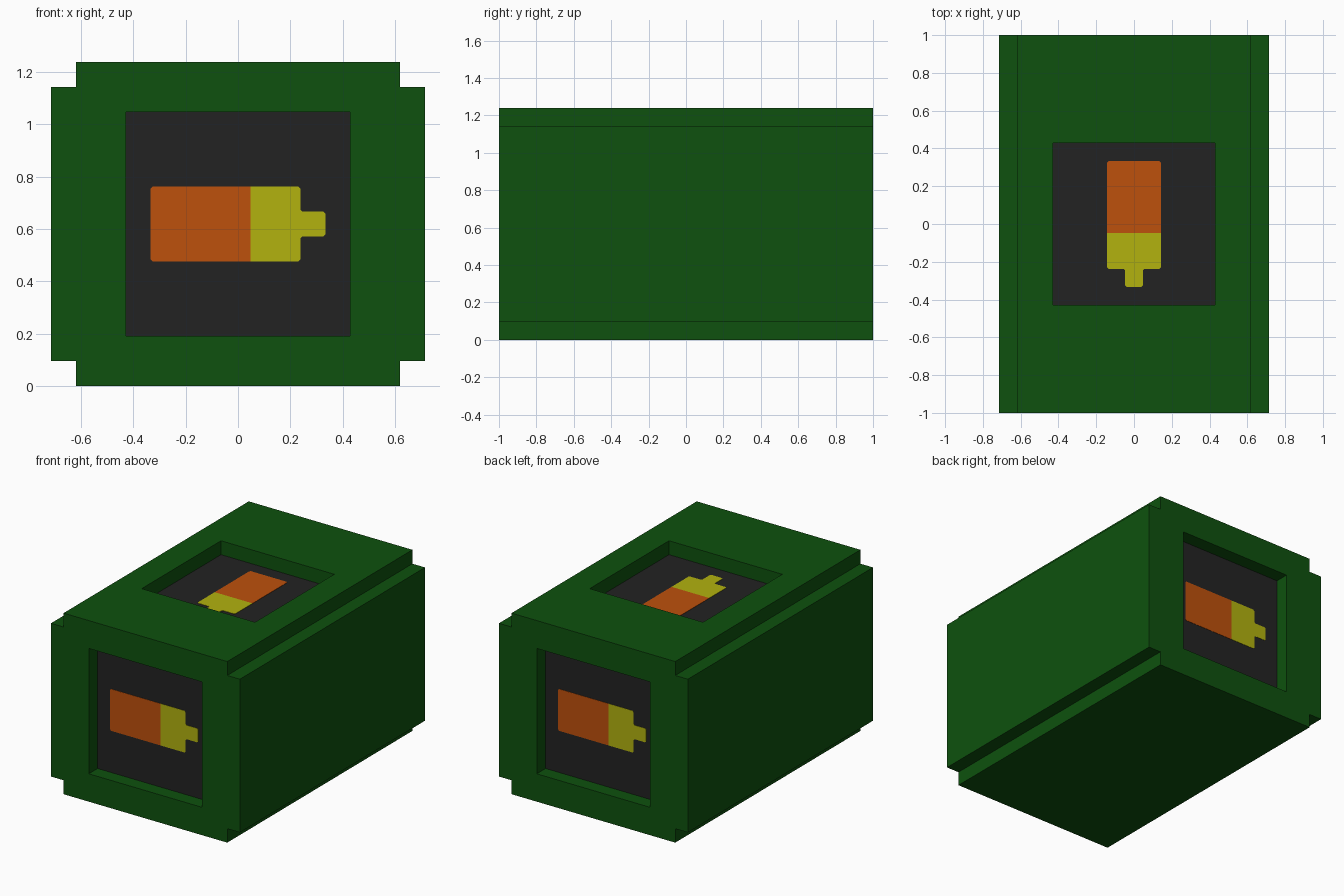
import bpy, bmesh, math
from mathutils import Matrix, Vector

if "Cube" in bpy.data.objects:
    bpy.data.objects.remove(bpy.data.objects["Cube"], do_unlink=True)

U = 2 / 21                  # module: the block is 15 x 21 x 13 units
MID = 6.5 * U               # height of the centre axis
PANEL, DECAL = 0.004, 0.002  # plate thicknesses


def material(name, rgb):
    m = bpy.data.materials.new(name)
    m.use_nodes = True
    m.diffuse_color = (*rgb, 1)
    m.node_tree.nodes["Principled BSDF"].inputs["Base Color"].default_value = (*rgb, 1)
    return m


GREEN = material("dark green", (0.0044, 0.083, 0.0044))
BLACK = material("charcoal", (0.0165, 0.0165, 0.0165))
ORANGE = material("burnt orange", (0.515, 0.082, 0.0037))
YELLOW = material("yellow", (0.445, 0.445, 0.0048))


def prism(name, outline, z0, z1, mat, matrix):
    """Extrude a 2D outline from z0 to z1, then place it with a matrix."""
    bm = bmesh.new()
    base = bm.faces.new([bm.verts.new((x, y, z0)) for x, y in outline])
    top = bmesh.ops.extrude_face_region(bm, geom=[base])["geom"]
    bmesh.ops.translate(bm, vec=(0, 0, z1 - z0),
                        verts=[v for v in top if isinstance(v, bmesh.types.BMVert)])
    bm.transform(matrix)
    bmesh.ops.recalc_face_normals(bm, faces=bm.faces)
    mesh = bpy.data.meshes.new(name)
    bm.to_mesh(mesh)
    bm.free()
    mesh.materials.append(mat)
    obj = bpy.data.objects.new(name, mesh)
    bpy.context.collection.objects.link(obj)
    return obj


def square(r):
    return [(-r, -r), (r, -r), (r, r), (-r, r)]


def mirrored(half):
    """Close a lower half outline by mirroring it across the x axis."""
    return half + [(x, -y) for x, y in reversed(half)]


# Body: square section with a notch along each long edge
a, b, c = 7.5 * U, 6.5 * U, 5.5 * U
section = mirrored([(-a, -c), (-b, -c), (-b, -b), (b, -b), (b, -c), (a, -c)])
upright = Matrix.Translation((0, 0, MID)) @ Matrix.Rotation(math.pi / 2, 4, "X")
body = prism("body", section, -1, 1, GREEN, upright)

# Battery symbol outlines, tip along local +x, with slightly cut corners
k = 0.008
w, t = 1.5 * U, 0.5 * U
left, split, shoulder, tip = -3.5 * U, 0.5 * U, 2.5 * U, 3.5 * U
charge = mirrored([(left, -w + k), (left + k, -w), (split, -w)])
cap = mirrored([(split, -w), (shoulder - k, -w), (shoulder, -w + k),
                (shoulder, -t - k), (shoulder + k, -t), (tip - k, -t), (tip, -t + k)])

# Frames of the three recesses: local z points outward from the surface
turn = lambda angle, axis: Matrix.Rotation(math.radians(angle), 4, axis)
frames = {
    "front": Matrix.Translation((0, -1, MID)) @ turn(90, "X"),
    "back": Matrix.Translation((0, 1, MID)) @ turn(180, "Z") @ turn(90, "X"),
    "top": Matrix.Translation((0, 0, 2 * MID)) @ turn(-90, "Z"),
}
for side, frame in frames.items():
    # Cut the square recess
    cutter = prism(side + "_cutter", square(4.5 * U), -U - PANEL, 0.1, GREEN, frame)
    cutter.hide_render = True
    mod = body.modifiers.new(side + "_recess", "BOOLEAN")
    mod.operation, mod.solver, mod.object = "DIFFERENCE", "EXACT", cutter
    bpy.context.view_layer.objects.active = body
    bpy.ops.object.modifier_apply(modifier=mod.name)
    bpy.data.objects.remove(cutter, do_unlink=True)
    # Dark panel on the recess floor with the battery symbol on it
    prism(side + "_panel", square(4.5 * U), -U - PANEL, -U, BLACK, frame)
    prism(side + "_battery_charge", charge, -U, -U + DECAL, ORANGE, frame)
    prism(side + "_battery_cap", cap, -U, -U + DECAL, YELLOW, frame)
